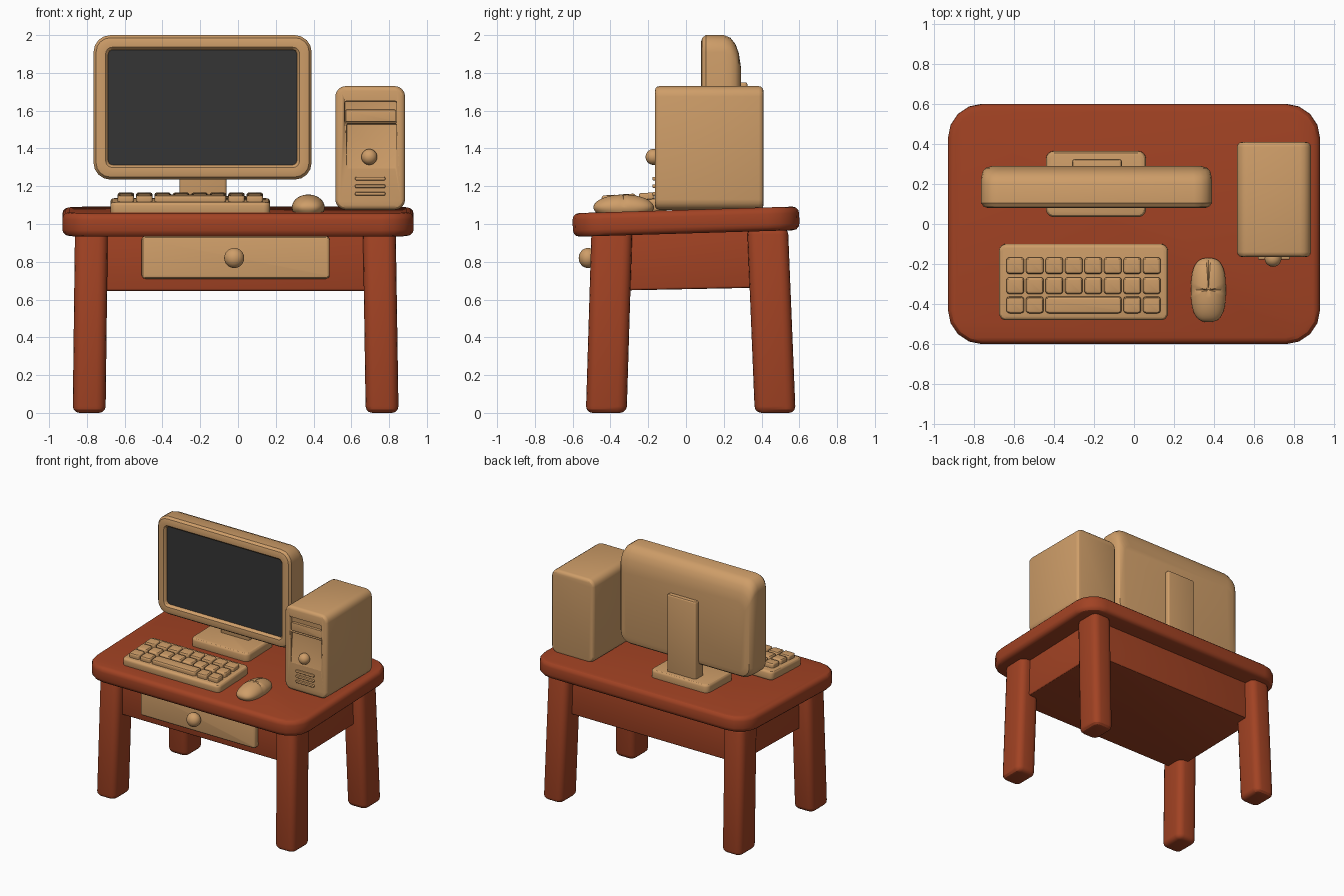
import bpy, bmesh
from math import sin, cos, pi
from mathutils import Matrix, Vector

if "Cube" in bpy.data.objects:
    bpy.data.objects.remove(bpy.data.objects["Cube"])


def material(name, rgb):
    m = bpy.data.materials.new(name)
    m.use_nodes = True
    m.diffuse_color = (*rgb, 1)
    m.node_tree.nodes["Principled BSDF"].inputs["Base Color"].default_value = (*rgb, 1)
    return m


WOOD = material("red brown wood", (0.36, 0.055, 0.017))
TAN = material("tan plastic", (0.62, 0.34, 0.14))
DARK = material("dark screen", (0.036, 0.036, 0.036))


def finish(name, bm, mats):
    bmesh.ops.recalc_face_normals(bm, faces=bm.faces)
    mesh = bpy.data.meshes.new(name)
    bm.to_mesh(mesh)
    bm.free()
    for m in mats:
        mesh.materials.append(m)
    ob = bpy.data.objects.new(name, mesh)
    bpy.context.collection.objects.link(ob)
    bpy.ops.object.select_all(action="DESELECT")
    ob.select_set(True)
    bpy.context.view_layer.objects.active = ob
    bpy.ops.object.shade_smooth_by_angle()
    return ob


def outline(u0, u1, v0, v1, r, steps=4):
    """Rounded rectangle points."""
    pts = []
    for i, (u, v) in enumerate([(u1 - r, v1 - r), (u0 + r, v1 - r),
                                (u0 + r, v0 + r), (u1 - r, v0 + r)]):
        for k in range(steps + 1):
            a = (i + k / steps) * pi / 2
            pts.append((u + r * cos(a), v + r * sin(a)))
    return pts


def loft(rings, axis):
    """Skin a list of (depth, outline) rings and cap both ends; returns the bmesh and first cap."""
    bm = bmesh.new()
    loops = [[bm.verts.new((u, d, v) if axis == "y" else (u, v, d)) for u, v in pts]
             for d, pts in rings]
    for a, b in zip(loops, loops[1:]):
        for i in range(len(a)):
            j = (i + 1) % len(a)
            bm.faces.new((a[i], a[j], b[j], b[i]))
    cap = bm.faces.new(loops[0])
    bm.faces.new(loops[-1])
    return bm, cap


def box(name, lo, hi, r, edge, mat, axis="z", tilt=0, pivot=(0, 0, 0), lean=(0, 0)):
    """Block with outline corners of radius r and end edges rounded by edge."""
    a, b, c = (0, 2, 1) if axis == "y" else (0, 1, 2)
    steps = [k / 3 * pi / 2 for k in range(4)]
    ends = [(edge * (1 - cos(t)), edge * (1 - sin(t))) for t in steps]
    slices = [(lo[c] + d, s) for d, s in ends] + [(hi[c] - d, s) for d, s in reversed(ends)]
    rings = [(d, outline(lo[a] + s, hi[a] - s, lo[b] + s, hi[b] - s, max(r - s, r * 0.3)))
             for d, s in slices]
    bm, _ = loft(rings, axis)
    for v in bm.verts:
        f = (v.co.z - lo[2]) / (hi[2] - lo[2])
        v.co += Vector((lean[0] * f, lean[1] * f, 0))
    p = Vector(pivot)
    bm.transform(Matrix.Translation(p) @ Matrix.Rotation(tilt, 4, "X") @ Matrix.Translation(-p))
    return finish(name, bm, [mat])


def ball(name, centre, size, mat):
    bm = bmesh.new()
    bmesh.ops.create_uvsphere(bm, u_segments=24, v_segments=16, radius=1)
    bm.transform(Matrix.Translation(centre) @ Matrix.Diagonal((*size, 1)))
    return finish(name, bm, [mat])


def carve(target, cutter):
    mod = target.modifiers.new("cut", "BOOLEAN")
    mod.operation = "DIFFERENCE"
    mod.solver = "EXACT"
    mod.object = cutter
    bpy.context.view_layer.objects.active = target
    bpy.ops.object.modifier_apply(modifier=mod.name)
    bpy.data.objects.remove(cutter)


# Desk: top, closed apron, splayed legs, drawer
box("tabletop", (-0.93, -0.6, 0.95), (0.93, 0.6, 1.075), 0.17, 0.035, WOOD,
    tilt=0.03, pivot=(0, 0, 1.012))
box("apron", (-0.775, -0.44, 0.655), (0.765, 0.46, 0.97), 0.03, 0.012, WOOD,
    tilt=0.02, pivot=(0, 0, 0.65))
for side, x in (("right", -0.788), ("left", 0.763)):
    for end, y, ly in (("front", -0.422, 0.03), ("back", 0.472, -0.04)):
        box(f"{end}_{side}_leg", (x - 0.087, y - 0.108, 0), (x + 0.087, y + 0.108, 0.98),
            0.05, 0.035, WOOD, lean=(0.012 if x < 0 else -0.015, ly))
box("drawer_front", (-0.51, -0.485, 0.71), (0.485, -0.4, 0.935), 0.02, 0.015, TAN, axis="y")
ball("drawer_knob", (-0.02, -0.52, 0.82), (0.053, 0.048, 0.053), TAN)

# Monitor: rings from the recessed screen, round the bezel, to the rounded back
rings = []
for depth, inset, drop, radius in [
        (0.105, 0.078, 0, 0.025), (0.092, 0.074, 0, 0.03), (0.082, 0.064, 0, 0.035),
        (0.08, 0.035, 0, 0.06), (0.086, 0.014, 0, 0.075), (0.105, 0, 0, 0.09),
        (0.2, 0, 0, 0.09), (0.235, 0.002, 0.012, 0.09), (0.262, 0.008, 0.04, 0.085),
        (0.28, 0.022, 0.075, 0.075), (0.29, 0.055, 0.11, 0.06)]:
    rings.append((depth, outline(-0.765 + inset, 0.39 - inset, 1.235 + inset,
                                 2.0 - inset - drop, radius)))
bm, screen = loft(rings, "y")
screen.material_index = 1
finish("monitor", bm, [TAN, DARK])
box("monitor_neck", (-0.31, 0.22, 1.1), (-0.06, 0.325, 1.75), 0.015, 0.012, TAN)
box("monitor_base", (-0.44, 0.035, 1.06), (0.06, 0.365, 1.145), 0.04, 0.02, TAN, tilt=0.02,
    pivot=(-0.19, 0.2, 1.08))

# Tower with drive bay, sloping front recess, button and vents
tower = box("tower_case", (0.515, -0.165, 1.075), (0.885, 0.41, 1.73), 0.055, 0.025, TAN, axis="y")
carve(tower, box("bay_cutter", (0.565, -0.25, 1.535), (0.84, -0.14, 1.65), 0.008, 0.004,
                 TAN, axis="y"))
carve(tower, box("recess_cutter", (0.575, -0.28, 1.29), (0.84, -0.165, 1.53), 0.008, 0.004,
                 TAN, axis="y", tilt=-0.08, pivot=(0.7, -0.165, 1.29)))
box("drive_panel", (0.57, -0.158, 1.54), (0.835, -0.13, 1.605), 0.006, 0.004, TAN, axis="y")
ball("power_button", (0.695, -0.172, 1.355), (0.042, 0.042, 0.042), TAN)
for z in (1.16, 1.2, 1.24):
    box("vent_bar", (0.62, -0.177, z - 0.01), (0.78, -0.15, z + 0.01), 0.008, 0.005, TAN, axis="y")

# Keyboard: tilted tray, two rows of eight keys, one row with a space bar
pivot = (-0.25, -0.29, 1.09)
box("keyboard_tray", (-0.675, -0.48, 1.055), (0.17, -0.1, 1.127), 0.035, 0.018, TAN,
    tilt=0.06, pivot=pivot)
columns = [(-0.637 + 0.0975 * i, -0.55 + 0.0975 * i) for i in range(8)]
rows = [(-0.205, columns), (-0.305, columns),
        (-0.402, columns[:2] + [(columns[2][0], columns[5][1])] + columns[6:])]
for y, keys in rows:
    for x0, x1 in keys:
        box("space_bar" if x1 - x0 > 0.1 else "key", (x0, y - 0.041, 1.11),
            (x1, y + 0.041, 1.16), 0.014, 0.012, TAN, tilt=0.06, pivot=pivot)

# Mouse: flattened ball with a groove between the buttons and the palm rest
bm = bmesh.new()
bmesh.ops.create_uvsphere(bm, u_segments=48, v_segments=24, radius=1)
for v in bm.verts:
    x, y, z = v.co
    groove = z > 0.05 and (abs(y) < 1e-4 or (abs(x) < 1e-4 and y > 0))
    fullness = 1 + 0.1 * (2 * x * y) ** 2
    v.co = (0.372 + 0.087 * x * fullness, -0.33 + 0.16 * y * fullness,
            max(1.062, 1.088 + 0.068 * z - (0.007 if groove else 0)))
finish("mouse", bm, [TAN])
